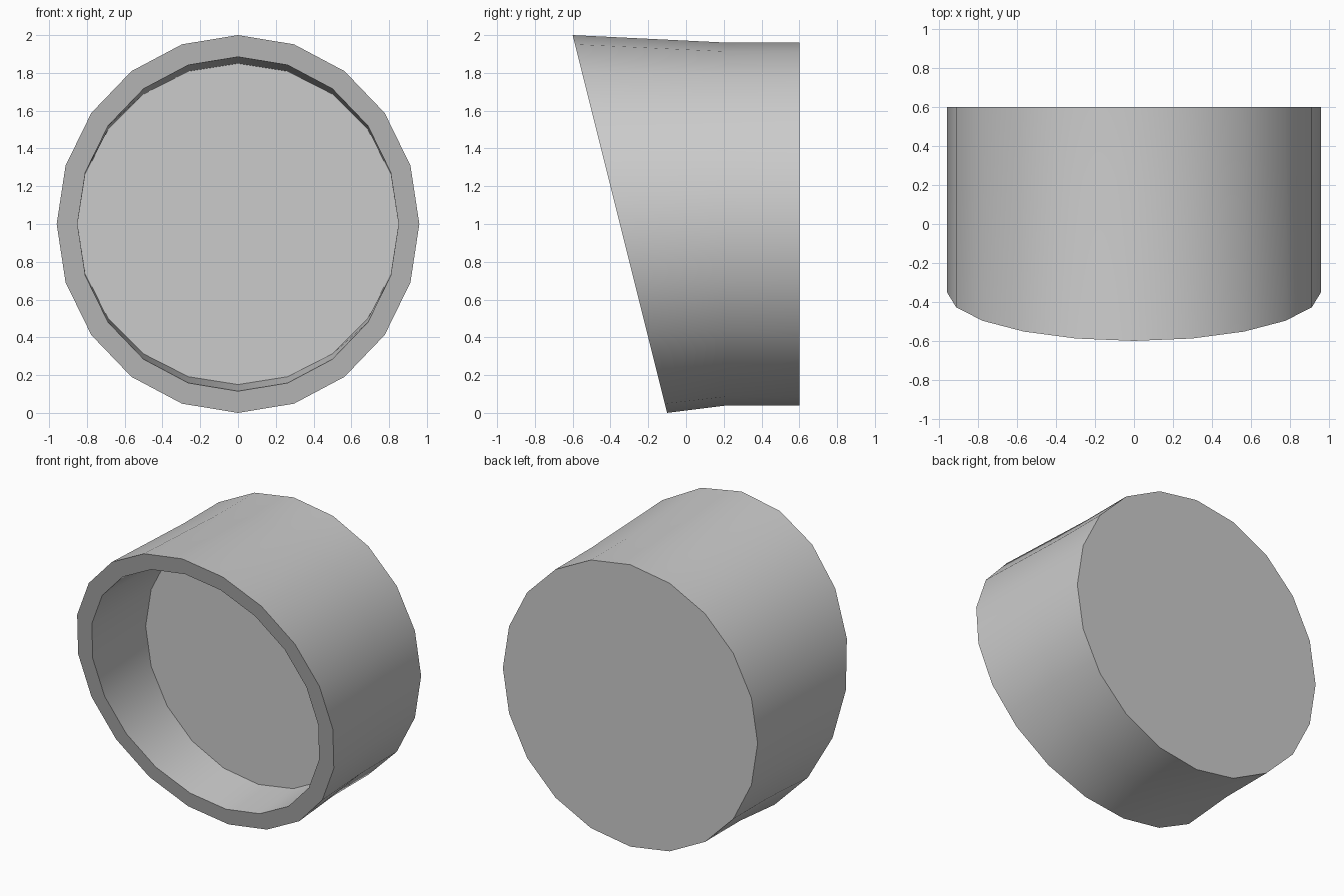
import bpy, bmesh
from math import sin, cos, pi, radians

if "Cube" in bpy.data.objects:
    bpy.data.objects.remove(bpy.data.objects["Cube"])

SIDES = 20

bm = bmesh.new()


def ring(rx, rz, y, tilt=0.0):
    """Loop of vertices around the y axis; tilt pulls the top forward."""
    verts = []
    for i in range(SIDES):
        a = 2 * pi * i / SIDES
        z = rz * cos(a)
        verts.append(bm.verts.new((rx * sin(a), y - tilt * z, 1 + z)))
    return verts


# Back edge, bend, slanted outer rim, slanted inner rim, recessed floor edge
rings = [
    ring(0.96, 0.96, 0.6),
    ring(0.96, 0.96, 0.22),
    ring(0.96, 1.0, -0.35, 0.25),
    ring(0.85, 0.885, -0.35, 0.25),
    ring(0.85, 0.85, 0.22),
]
for r0, r1 in zip(rings, rings[1:]):
    for i in range(SIDES):
        j = (i + 1) % SIDES
        bm.faces.new((r0[i], r0[j], r1[j], r1[i]))

# Back cap and recessed floor
bm.faces.new(rings[0])
bm.faces.new(rings[-1])
bmesh.ops.recalc_face_normals(bm, faces=bm.faces)

mesh = bpy.data.meshes.new("slanted_round_housing")
bm.to_mesh(mesh)
bm.free()
housing = bpy.data.objects.new("slanted_round_housing", mesh)
bpy.context.collection.objects.link(housing)

# Smooth walls, crisp rims
bpy.context.view_layer.objects.active = housing
housing.select_set(True)
bpy.ops.object.shade_smooth_by_angle(angle=radians(30))
